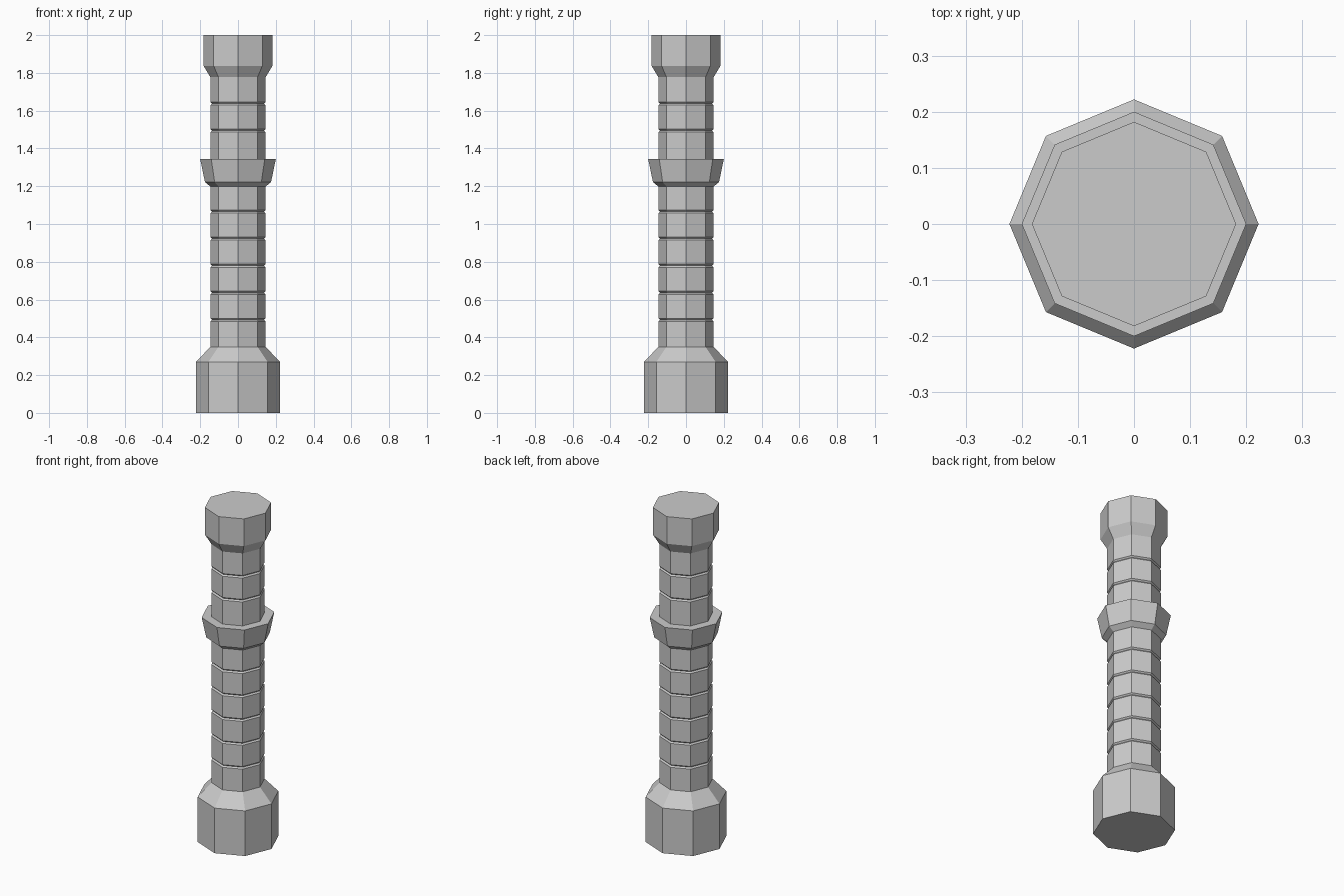
import bpy, bmesh
from math import cos, sin, pi

if "Cube" in bpy.data.objects:
    bpy.data.objects.remove(bpy.data.objects["Cube"])

SIDES = 8
SHAFT_R, GROOVE_R, BEVEL = 0.146, 0.138, 0.008
STEP = 0.143


def lathe(name, profile, cap_bottom=False, cap_top=False):
    """Octagonal flat-shaded revolve of (radius, z) points, corners on the axes."""
    bm = bmesh.new()
    rings = [[bm.verts.new((r * cos(2 * pi * i / SIDES), r * sin(2 * pi * i / SIDES), z))
              for i in range(SIDES)] for r, z in profile]
    for a, b in zip(rings, rings[1:]):
        for i in range(SIDES):
            j = (i + 1) % SIDES
            bm.faces.new((a[i], a[j], b[j], b[i]))
    if cap_bottom:
        bm.faces.new(rings[0][::-1])
    if cap_top:
        bm.faces.new(rings[-1])
    mesh = bpy.data.meshes.new(name)
    bm.to_mesh(mesh)
    bm.free()
    obj = bpy.data.objects.new(name, mesh)
    bpy.context.collection.objects.link(obj)
    return obj


def shaft(name, z0, z1, grooves):
    """Shaft section with a shallow V groove at each given height."""
    profile = [(SHAFT_R, z0)]
    for z in grooves:
        profile += [(SHAFT_R, z - BEVEL), (GROOVE_R, z), (SHAFT_R, z + BEVEL)]
    lathe(name, profile + [(SHAFT_R, z1)])


# Heavy foot with sloped shoulder
lathe("base", [(0.222, 0), (0.222, 0.27), (SHAFT_R, 0.35)], cap_bottom=True)

# Stacked block shaft, below and above the collar
shaft("lower_shaft", 0.35, 1.198, [0.35 + STEP * i for i in range(1, 6)])
shaft("upper_shaft", 1.343, 1.777, [0.35 + STEP * i for i in (8, 9)])

# Flared collar with flat upper ledge
lathe("collar", [(SHAFT_R, 1.198), (0.175, 1.222), (0.2, 1.343), (SHAFT_R, 1.343)])

# Capital
lathe("capital", [(SHAFT_R, 1.777), (0.182, 1.837), (0.182, 2.0)], cap_top=True)
